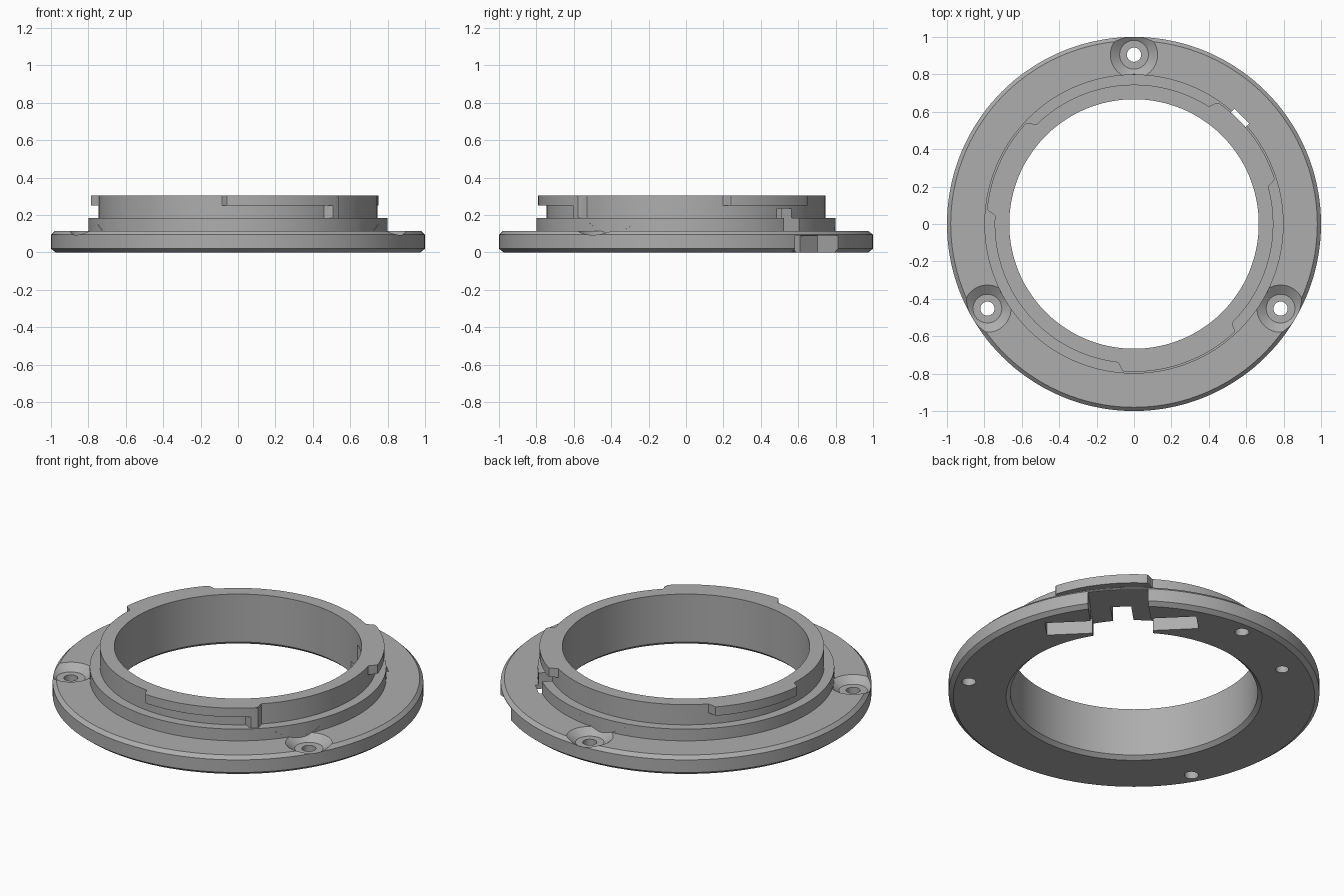
import bpy, bmesh
from math import sin, cos, pi, radians
from mathutils import Matrix

cube = bpy.data.objects.get("Cube")
if cube:
    bpy.data.objects.remove(cube)

metal = bpy.data.materials.new("grey metal")
metal.use_nodes = True
COLOUR = (0.42, 0.42, 0.42, 1)
metal.diffuse_color = COLOUR
metal.node_tree.nodes["Principled BSDF"].inputs["Base Color"].default_value = COLOUR


def finish(name, bm):
    bmesh.ops.recalc_face_normals(bm, faces=bm.faces[:])
    mesh = bpy.data.meshes.new(name)
    bm.to_mesh(mesh)
    bm.free()
    mesh.materials.append(metal)
    obj = bpy.data.objects.new(name, mesh)
    bpy.context.collection.objects.link(obj)
    return obj


def lathe(name, profile, steps=144):
    """Closed (radius, z) profile swept around z."""
    bm = bmesh.new()
    rings = [[bm.verts.new((r * cos(2 * pi * i / steps), r * sin(2 * pi * i / steps), z))
              for r, z in profile] for i in range(steps)]
    n = len(profile)
    for i in range(steps):
        a, b = rings[i], rings[(i + 1) % steps]
        for j in range(n):
            k = (j + 1) % n
            bm.faces.new((a[j], b[j], b[k], a[k]))
    return finish(name, bm)


def arc_block(name, start, end, z0, z1, inner=0.71, low=0.742, high=0.79, ease=3.0):
    """Arc-shaped block whose outer radius eases in and out at both ends."""
    bm = bmesh.new()
    steps = int((end - start) * 1.5)
    rings = []
    for i in range(steps + 1):
        deg = start + (end - start) * i / steps
        t = min(1, (deg - start) / ease, (end - deg) / ease)
        r = low + (high - low) * (3 * t * t - 2 * t ** 3)
        c, s = cos(radians(deg)), sin(radians(deg))
        rings.append([bm.verts.new((q * c, q * s, z))
                      for q, z in ((inner, z0), (r, z0), (r, z1), (inner, z1))])
    for a, b in zip(rings, rings[1:]):
        for j in range(4):
            k = (j + 1) % 4
            bm.faces.new((a[j], b[j], b[k], a[k]))
    bm.faces.new(rings[0])
    bm.faces.new(rings[-1])
    return finish(name, bm)


def cone(name, deg, radius, z0, z1, r0, r1):
    bm = bmesh.new()
    place = Matrix.Rotation(radians(deg), 4, 'Z') @ Matrix.Translation((radius, 0, (z0 + z1) / 2))
    bmesh.ops.create_cone(bm, cap_ends=True, segments=40, radius1=r0, radius2=r1,
                          depth=z1 - z0, matrix=place)
    return finish(name, bm)


def box(name, deg, v0, v1, half, z0, z1):
    """Box reaching from v0 to v1 along the direction deg."""
    bm = bmesh.new()
    place = (Matrix.Rotation(radians(deg), 4, 'Z')
             @ Matrix.Translation(((v0 + v1) / 2, 0, (z0 + z1) / 2))
             @ Matrix.Diagonal((v1 - v0, 2 * half, z1 - z0, 1)))
    bmesh.ops.create_cube(bm, size=1, matrix=place)
    return finish(name, bm)


def combine(target, tool, operation):
    mod = target.modifiers.new("combine", 'BOOLEAN')
    mod.object, mod.operation, mod.solver = tool, operation, 'EXACT'
    bpy.context.view_layer.objects.active = target
    bpy.ops.object.modifier_apply(modifier=mod.name)
    bpy.data.objects.remove(tool)


# Flange, step and neck in one turned profile
mount = lathe("mount_ring", [(0.69, 0), (0.975, 0), (1, 0.02), (1, 0.095), (0.98, 0.115),
                             (0.8, 0.115), (0.8, 0.185), (0.745, 0.185), (0.745, 0.305),
                             (0.667, 0.305), (0.667, 0.02)])

# Bayonet lugs and the stop at the end of one of them
for start, end in ((15, 58), (134, 177), (-97, -45)):
    combine(mount, arc_block("bayonet_lug", start, end, 0.252, 0.305), 'UNION')
combine(mount, arc_block("bayonet_stop", -52, -45, 0.18, 0.3, ease=2), 'UNION')

# Countersunk screw holes, kept clear of the step
for deg in (90, 210, 330):
    sink = cone("screw_recess", deg, 0.905, 0.08, 0.16, 0.077, 0.19)
    combine(sink, cone("step_guard", 0, 0, 0, 0.3, 0.801, 0.801), 'DIFFERENCE')
    combine(mount, sink, 'DIFFERENCE')
    combine(mount, cone("screw_hole", deg, 0.905, -0.1, 0.2, 0.038, 0.038), 'DIFFERENCE')

# Blind pin hole underneath
combine(mount, cone("pin_hole", 120, 0.85, -0.1, 0.07, 0.035, 0.035), 'DIFFERENCE')

# Latch channel through the rim, cross pocket and narrow slot through the neck
combine(mount, box("latch_channel", 45, 0.5, 1.1, 0.163, -0.1, 0.09), 'DIFFERENCE')
combine(mount, box("latch_pocket", 45, 0.7, 0.83, 0.41, -0.1, 0.088), 'DIFFERENCE')
combine(mount, box("latch_slot", 45, 0.5, 0.815, 0.056, -0.1, 0.235), 'DIFFERENCE')

bpy.ops.object.select_all(action='DESELECT')
mount.select_set(True)
bpy.context.view_layer.objects.active = mount
bpy.ops.object.shade_smooth_by_angle(angle=radians(25))
